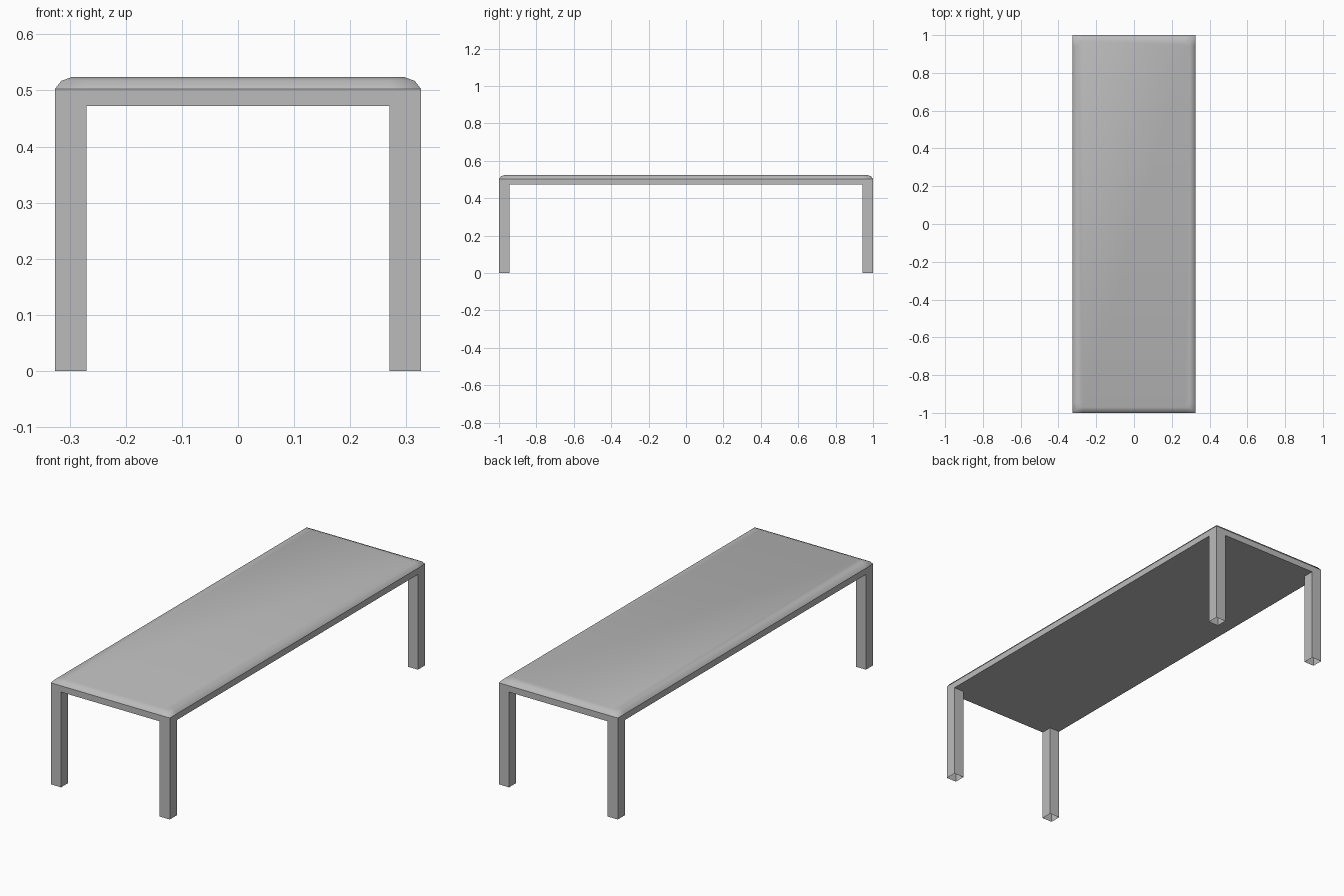
import bpy
import bmesh

if "Cube" in bpy.data.objects:
    bpy.data.objects.remove(bpy.data.objects["Cube"], do_unlink=True)

HALF_X, HALF_Y = 0.326, 1.0
LEG = 0.056
UNDERSIDE = 0.472
RIM = 0.503
# Each step up from the underside: (height, inset from the outer edge)
EDGE_PROFILE = [(RIM, 0.0), (0.517, 0.011), (0.524, 0.03)]

# Single plain grey finish
grey = bpy.data.materials.new("plain_grey")
grey.use_nodes = True
grey.diffuse_color = (0.5, 0.5, 0.5, 1)
grey.node_tree.nodes["Principled BSDF"].inputs["Base Color"].default_value = (0.5, 0.5, 0.5, 1)

bm = bmesh.new()

# Underside, split so that each corner cell can become a leg
xs = [-HALF_X, -HALF_X + LEG, HALF_X - LEG, HALF_X]
ys = [-HALF_Y, -HALF_Y + LEG, HALF_Y - LEG, HALF_Y]
grid = [[bm.verts.new((x, y, UNDERSIDE)) for y in ys] for x in xs]
corner_cells = []
for i in range(3):
    for j in range(3):
        cell = bm.faces.new((grid[i][j], grid[i][j + 1], grid[i + 1][j + 1], grid[i + 1][j]))
        if i != 1 and j != 1:
            corner_cells.append(cell)


def inset(value, half, amount):
    """Move a coordinate inward only if it lies on the outer edge."""
    if abs(value) < half - LEG / 2:
        return value
    return (half - amount) * (1 if value > 0 else -1)


# Apron and rounded top edge
ring = [e for e in bm.edges if e.is_boundary]
for height, amount in EDGE_PROFILE:
    made = bmesh.ops.extrude_edge_only(bm, edges=ring)["geom"]
    for v in (g for g in made if isinstance(g, bmesh.types.BMVert)):
        v.co = (inset(v.co.x, HALF_X, amount), inset(v.co.y, HALF_Y, amount), height)
    ring = [e for e in made if isinstance(e, bmesh.types.BMEdge) and e.is_boundary]
bmesh.ops.contextual_create(bm, geom=ring)

# Hollow legs, open at the foot
for cell in corner_cells:
    made = bmesh.ops.extrude_face_region(bm, geom=[cell])["geom"]
    for v in (g for g in made if isinstance(g, bmesh.types.BMVert)):
        v.co.z = 0
feet = [f for f in bm.faces if f.calc_center_median().z < LEG]
bmesh.ops.delete(bm, geom=feet, context="FACES_ONLY")
cells = [c for c in corner_cells if c.is_valid]
if cells:
    bmesh.ops.delete(bm, geom=cells, context="FACES_ONLY")

bmesh.ops.recalc_face_normals(bm, faces=bm.faces)

# Smooth cushion-like top, crisp everywhere at and below the rim
for f in bm.faces:
    f.smooth = f.calc_center_median().z > RIM
for e in bm.edges:
    if max(v.co.z for v in e.verts) < RIM + 0.001:
        e.smooth = False

mesh = bpy.data.meshes.new("table")
bm.to_mesh(mesh)
bm.free()
mesh.materials.append(grey)
bpy.context.collection.objects.link(bpy.data.objects.new("table", mesh))
